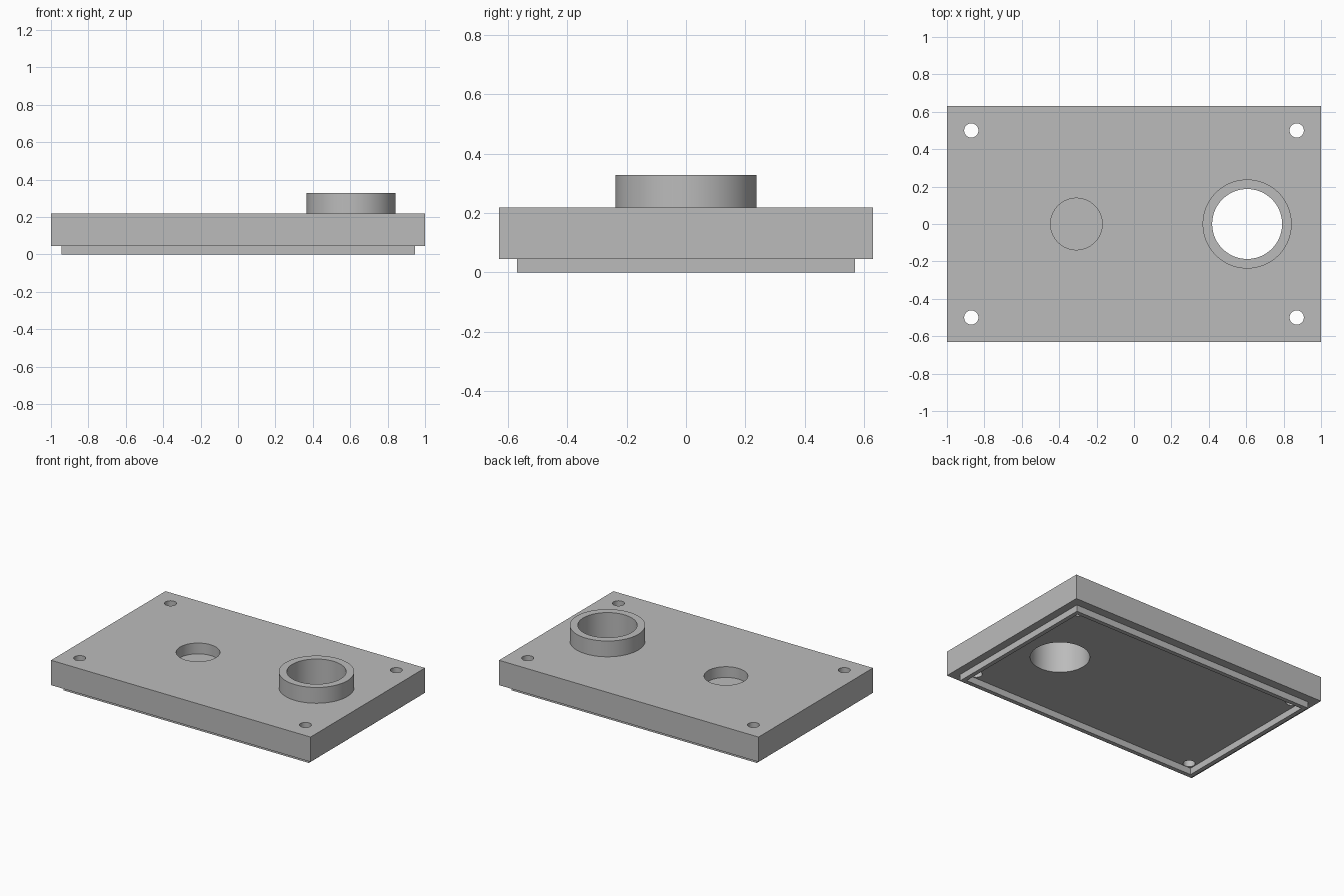
import bpy
import math

cube = bpy.data.objects.get("Cube")
if cube:
    bpy.data.objects.remove(cube, do_unlink=True)

# Main dimensions
HALF_X, HALF_Y = 1.0, 0.63
UNDERSIDE, TOP, COLLAR_TOP = 0.045, 0.218, 0.328
LIP_X, LIP_Y, LIP_WALL = 0.945, 0.57, 0.03
COLLAR_X, COLLAR_R, BORE_R = 0.605, 0.238, 0.187
POCKET_X, POCKET_R, POCKET_FLOOR = -0.308, 0.138, 0.143
SCREW_X, SCREW_Y, SCREW_R = 0.87, 0.5, 0.038

grey = bpy.data.materials.new("plain_grey")
grey.use_nodes = True
colour = (0.5, 0.5, 0.5, 1)
grey.diffuse_color = colour
grey.node_tree.nodes["Principled BSDF"].inputs["Base Color"].default_value = colour


def finish(name):
    obj = bpy.context.object
    obj.name = obj.data.name = name
    obj.data.materials.append(grey)
    return obj


def box(name, half_x, half_y, z0, z1):
    bpy.ops.mesh.primitive_cube_add(size=2, location=(0, 0, (z0 + z1) / 2))
    obj = finish(name)
    obj.scale = (half_x, half_y, (z1 - z0) / 2)
    bpy.ops.object.transform_apply(location=True, rotation=False, scale=True)
    return obj


def cylinder(name, x, y, radius, z0, z1, sides=96):
    bpy.ops.mesh.primitive_cylinder_add(
        vertices=sides, radius=radius, depth=z1 - z0, location=(x, y, (z0 + z1) / 2))
    return finish(name)


def combine(target, tool, operation):
    """Apply a boolean with the tool, then discard the tool."""
    mod = target.modifiers.new(tool.name, "BOOLEAN")
    mod.operation, mod.solver, mod.object = operation, "EXACT", tool
    bpy.context.view_layer.objects.active = target
    bpy.ops.object.modifier_apply(modifier=mod.name)
    bpy.data.objects.remove(tool, do_unlink=True)


# Plate with a locating block below and a round collar on top
plate = box("cover_plate", HALF_X, HALF_Y, UNDERSIDE, TOP)
combine(plate, box("lip_block", LIP_X, LIP_Y, 0, 0.1), "UNION")
combine(plate, cylinder("collar", COLLAR_X, 0, COLLAR_R, 0.1, COLLAR_TOP), "UNION")

# Hollow the block so that only a thin lip is left
combine(plate, box("lip_recess", LIP_X - LIP_WALL, LIP_Y - LIP_WALL, -0.1, UNDERSIDE),
        "DIFFERENCE")

# Through bore in the collar and shallow round pocket in the plate
combine(plate, cylinder("bore", COLLAR_X, 0, BORE_R, -0.2, 0.5), "DIFFERENCE")
combine(plate, cylinder("pocket", POCKET_X, 0, POCKET_R, POCKET_FLOOR, 0.5), "DIFFERENCE")

# Screw holes in the four corners
for sx in (-1, 1):
    for sy in (-1, 1):
        combine(plate, cylinder("screw_hole", sx * SCREW_X, sy * SCREW_Y, SCREW_R, -0.2, 0.5, 48),
                "DIFFERENCE")

# Smooth round walls, crisp edges
bpy.ops.object.select_all(action="DESELECT")
plate.select_set(True)
bpy.context.view_layer.objects.active = plate
bpy.ops.object.shade_smooth_by_angle(angle=math.radians(30))
